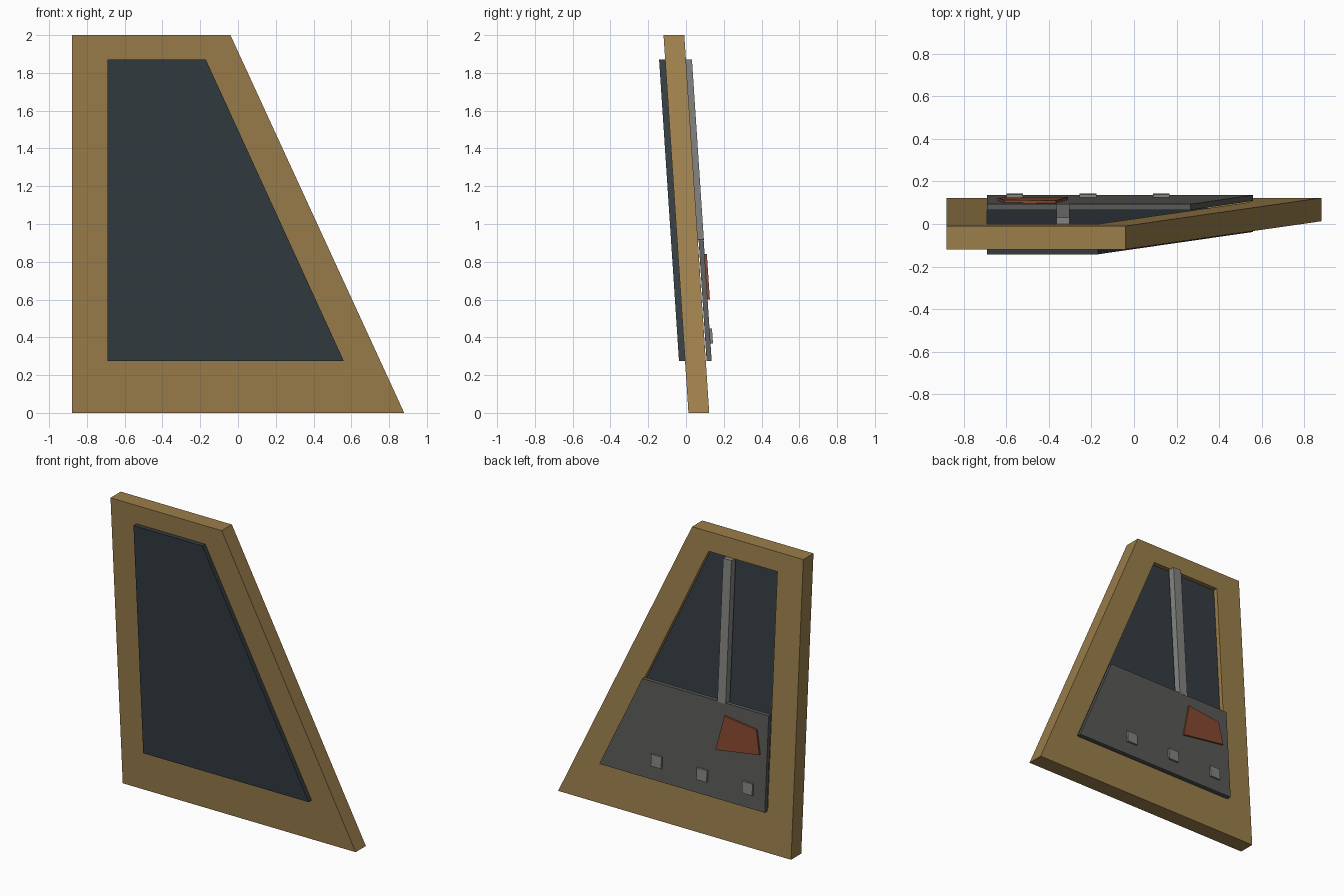
import bpy
import bmesh

if "Cube" in bpy.data.objects:
    bpy.data.objects.remove(bpy.data.objects["Cube"])

SLOPE = 0.066          # the whole panel leans: y shifts with height
BACK, FRONT = 0.123, 0.013   # frame back / front y at z = 0


def material(name, rgb):
    m = bpy.data.materials.new(name)
    m.diffuse_color = (*rgb, 1.0)
    m.use_nodes = True
    m.node_tree.nodes["Principled BSDF"].inputs["Base Color"].default_value = m.diffuse_color
    return m


wood = material("ochre", (0.33, 0.21, 0.07))
dark = material("dark_glass", (0.033, 0.045, 0.053))
iron = material("dark_grey", (0.10, 0.10, 0.095))
steel = material("mid_grey", (0.23, 0.23, 0.22))
rust = material("rust", (0.24, 0.065, 0.03))


def leaning_plate(name, outline, y0, y1, mat, hole=None):
    """Plate with an (x, z) outline between two y depths, sheared to the lean.
    An optional hole has the same number of corners as the outline."""
    bm = bmesh.new()

    def ring(points, y):
        return [bm.verts.new((x, y - SLOPE * z, z)) for x, z in points]

    def bridge(a, b):
        n = len(a)
        for i in range(n):
            j = (i + 1) % n
            bm.faces.new((a[i], a[j], b[j], b[i]))

    front, back = ring(outline, y0), ring(outline, y1)
    bridge(front, back)
    if hole:
        hole_front, hole_back = ring(hole, y0), ring(hole, y1)
        bridge(back, hole_back)
        bridge(hole_back, hole_front)
        bridge(hole_front, front)
    else:
        bm.faces.new(front)
        bm.faces.new(back)
    bmesh.ops.recalc_face_normals(bm, faces=bm.faces)
    mesh = bpy.data.meshes.new(name)
    bm.to_mesh(mesh)
    bm.free()
    mesh.materials.append(mat)
    obj = bpy.data.objects.new(name, mesh)
    bpy.context.collection.objects.link(obj)
    return obj


def rect(x0, x1, z0, z1):
    return [(x0, z0), (x1, z0), (x1, z1), (x0, z1)]


# Frame with a four-sided opening
outer = [(-0.88, 0), (0.88, 0), (-0.04, 2), (-0.88, 2)]
inner = [(-0.69, 0.275), (0.56, 0.275), (-0.17, 1.87), (-0.69, 1.87)]
leaning_plate("frame", outer, FRONT, BACK, wood, hole=inner)

# Glass fills the opening, proud at the front and recessed at the back
leaning_plate("glass", inner, FRONT - 0.032, BACK - 0.03, dark)

# Lower back panel
lower = [(-0.69, 0.275), (0.56, 0.275), (0.265, 0.92), (-0.69, 0.92)]
leaning_plate("lower_panel", lower, BACK + 0.004, BACK + 0.031, iron)

# Upright strut above the panel
leaning_plate("strut", rect(-0.365, -0.303, 0.915, 1.87),
              BACK - 0.015, BACK + 0.032, steel)

# Rust patch on the panel
patch = [(-0.64, 0.65), (-0.31, 0.60), (-0.367, 0.84), (-0.61, 0.81)]
leaning_plate("patch", patch, BACK + 0.025, BACK + 0.043, rust)

# Row of square studs
for i in range(3):
    cx = -0.56 + 0.344 * i
    leaning_plate(f"stud_{i + 1}", rect(cx - 0.039, cx + 0.039, 0.368, 0.446),
                  BACK + 0.025, BACK + 0.044, steel)
